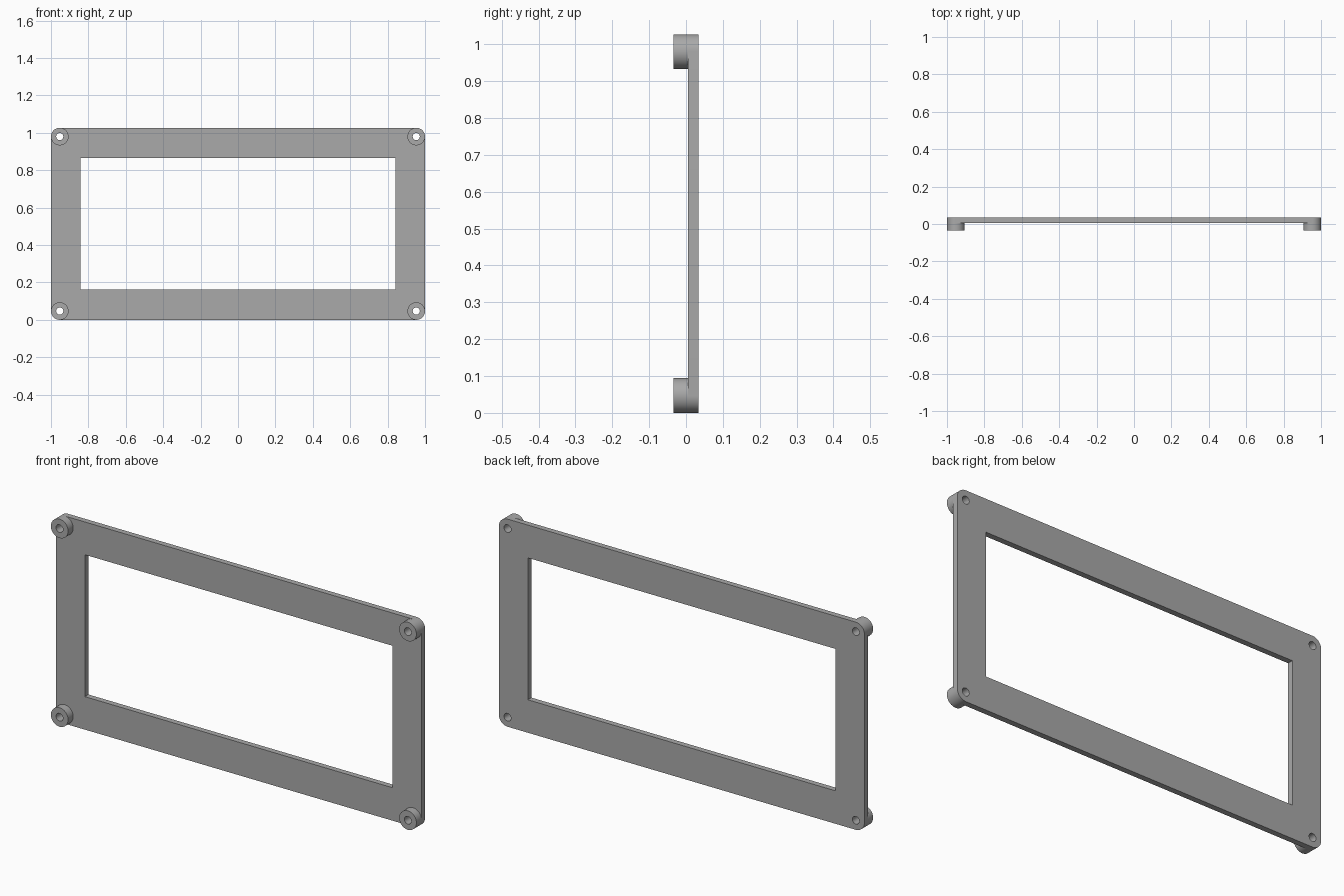
import bpy
import bmesh
from math import sin, cos, pi
from mathutils import Matrix

cube = bpy.data.objects.get("Cube")
if cube:
    bpy.data.objects.remove(cube, do_unlink=True)

HALF_W, HEIGHT = 1.0, 1.027
FRONT, PLATE_FRONT, BACK = -0.034, 0.006, 0.034
BOSS_R, HOLE_R = 0.047, 0.019
OPEN_X, OPEN_LOW, OPEN_HIGH = 0.842, 0.163, 0.865
STEPS = 12  # segments per quarter circle

grey = bpy.data.materials.new("mid grey")
grey.use_nodes = True
colour = (0.4, 0.4, 0.4, 1)
grey.diffuse_color = colour
grey.node_tree.nodes["Principled BSDF"].inputs["Base Color"].default_value = colour


def arc(cx, cz, r, start, quarters):
    n = STEPS * quarters
    return [(cx + r * cos(start + i / STEPS * pi / 2),
             cz + r * sin(start + i / STEPS * pi / 2)) for i in range(n + 1)]


def circle(cx, cz, r):
    return arc(cx, cz, r, 0, 4)[:-1]


def plate_from_loops(name, loops, y0, y1):
    """Fill an outline with holes, thicken it from y0 to y1 and stand it up."""
    curve = bpy.data.curves.new(name + "_outline", "CURVE")
    curve.dimensions = "2D"
    curve.fill_mode = "BOTH"
    curve.extrude = (y1 - y0) / 2
    for loop in loops:
        spline = curve.splines.new("POLY")
        spline.points.add(len(loop) - 1)
        for point, (x, z) in zip(spline.points, loop):
            point.co = (x, z, 0, 1)
        spline.use_cyclic_u = True
    helper = bpy.data.objects.new(name + "_outline", curve)
    bpy.context.collection.objects.link(helper)
    mesh = bpy.data.meshes.new_from_object(
        helper.evaluated_get(bpy.context.evaluated_depsgraph_get()))
    bpy.data.objects.remove(helper, do_unlink=True)

    bm = bmesh.new()
    bm.from_mesh(mesh)
    bmesh.ops.remove_doubles(bm, verts=bm.verts, dist=0.0001)
    bm.transform(Matrix.Translation((0, (y0 + y1) / 2, 0)) @ Matrix.Rotation(pi / 2, 4, "X"))
    bmesh.ops.recalc_face_normals(bm, faces=bm.faces)
    bm.to_mesh(mesh)
    bm.free()

    mesh.name = name
    mesh.materials.clear()
    mesh.materials.append(grey)
    obj = bpy.data.objects.new(name, mesh)
    bpy.context.collection.objects.link(obj)
    bpy.ops.object.select_all(action="DESELECT")
    obj.select_set(True)
    bpy.context.view_layer.objects.active = obj
    bpy.ops.object.shade_smooth_by_angle(angle=pi / 6)
    return obj


# Corner centres, counter-clockwise from the upper left of the model
cx, low, high = HALF_W - BOSS_R, BOSS_R, HEIGHT - BOSS_R
corners = {"upper_left": (cx, high), "upper_right": (-cx, high),
           "lower_right": (-cx, low), "lower_left": (cx, low)}

# Flat frame with rounded corners, a window and four screw holes
outline = []
for i, (x, z) in enumerate(corners.values()):
    outline += arc(x, z, BOSS_R, i * pi / 2, 1)
window = [(-OPEN_X, OPEN_LOW), (OPEN_X, OPEN_LOW), (OPEN_X, OPEN_HIGH), (-OPEN_X, OPEN_HIGH)]
holes = [circle(x, z, HOLE_R) for x, z in corners.values()]
plate_from_loops("frame_plate", [outline, window] + holes, PLATE_FRONT, BACK)

# Hollow standoffs on the front corners
for label, (x, z) in corners.items():
    plate_from_loops("standoff_" + label,
                     [circle(x, z, BOSS_R), circle(x, z, HOLE_R)], FRONT, PLATE_FRONT)
